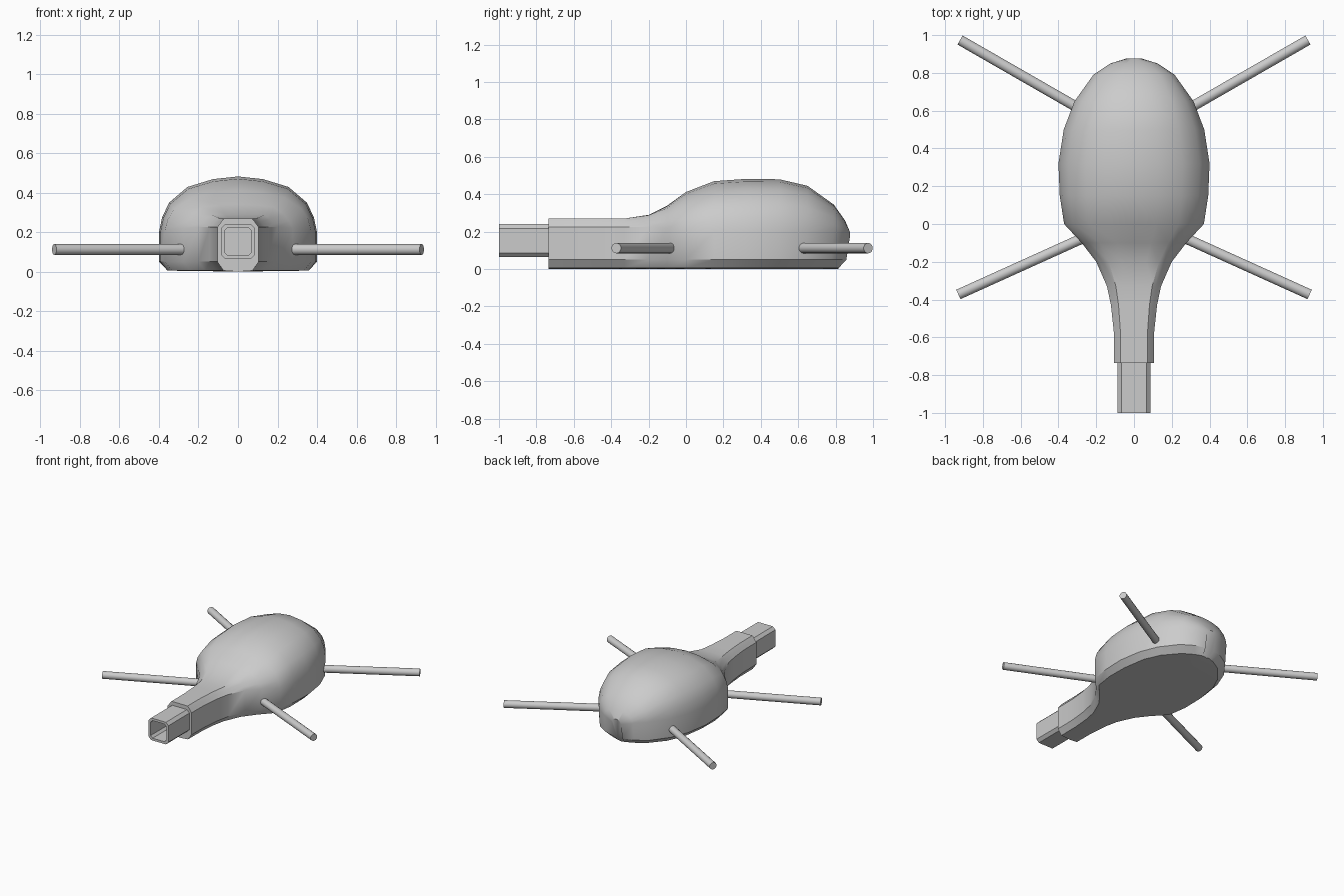
import bpy, bmesh, math
from mathutils import Vector

if "Cube" in bpy.data.objects:
    bpy.data.objects.remove(bpy.data.objects["Cube"])


def finish(bm, name, angle=35):
    bmesh.ops.recalc_face_normals(bm, faces=bm.faces)
    me = bpy.data.meshes.new(name)
    bm.to_mesh(me)
    bm.free()
    ob = bpy.data.objects.new(name, me)
    bpy.context.collection.objects.link(ob)
    bpy.ops.object.select_all(action='DESELECT')
    ob.select_set(True)
    bpy.context.view_layer.objects.active = ob
    bpy.ops.object.shade_smooth_by_angle(angle=math.radians(angle))
    return ob


def bridge(bm, a, b):
    n = len(a)
    for i in range(n):
        bm.faces.new((a[i], a[(i + 1) % n], b[(i + 1) % n], b[i]))


# Body: lofted sections running from the square neck into the dome
DOME = [(1, 0), (.96, .27), (.87, .53), (.64, .81), (.32, .95), (0, 1)]
NECK = [(1, 0), (.9, .3), (.8, .65), (.67, 1), (.33, 1), (0, 1)]
# y, half width, wall top, crown height, dome blend
SECTIONS = [(-.735, .105, .225, .27, 0), (-.57, .107, .225, .27, 0),
            (-.43, .122, .225, .27, 0), (-.33, .143, .225, .27, 0),
            (-.2, .2, .225, .29, .15), (-.1, .277, .22, .34, .6),
            (0, .37, .21, .412, 1), (.15, .393, .2, .47, 1),
            (.32, .4, .2, .482, 1), (.5, .372, .2, .48, 1),
            (.65, .315, .2, .445, 1), (.79, .215, .2, .345, 1),
            (.85, .125, .19, .26, 1), (.876, .04, .17, .2, 1)]


def section(y, w, wall, top, t):
    inset = .035 if y < .3 else .045
    yb = y if y < .5 else .5 + (y - .5) * .84
    ym = y if y < .5 else .5 + (y - .5) * .95
    half = [(max(w - inset, w * .7), yb, .005), (w, ym, .05)]
    for d, n in zip(DOME, NECK):
        fx, fz = (n[k] + (d[k] - n[k]) * t for k in (0, 1))
        half.append((w * fx, y, wall + (top - wall) * fz))
    mirrored = [(-x, yy, z) for x, yy, z in reversed(half[:-1])]
    return [(0, yb, 0)] + half + mirrored


bm = bmesh.new()
rings = [[bm.verts.new(p) for p in section(*s)] for s in SECTIONS]
for a, b in zip(rings, rings[1:]):
    bridge(bm, a, b)
bm.faces.new(rings[0])
bm.faces.new(rings[-1])
finish(bm, "body")

# Hollow square socket with chamfered corners
def octagon(y, w, h, c, zc=.152):
    q = [(w, -h + c), (w, h - c), (w - c, h), (-w + c, h),
         (-w, h - c), (-w, -h + c), (-w + c, -h), (w - c, -h)]
    return [(x, y, zc + z) for x, z in q]


bm = bmesh.new()
loops = [octagon(-.72, .087, .088, .022), octagon(-1, .087, .088, .022),
         octagon(-1, .069, .07, .017), octagon(-.735, .069, .07, .017)]
loops = [[bm.verts.new(p) for p in loop] for loop in loops]
for a, b in zip(loops, loops[1:]):
    bridge(bm, a, b)
bm.faces.new(loops[-1])
finish(bm, "neck_socket", 25)

# Four straight rods
def rod(name, start, end, r=.028):
    a, b = Vector((*start, .112)), Vector((*end, .112))
    d = b - a
    bm = bmesh.new()
    bmesh.ops.create_cone(bm, cap_ends=True, segments=14, radius1=r, radius2=r, depth=d.length)
    ob = finish(bm, name)
    ob.location = (a + b) / 2
    ob.rotation_euler = d.to_track_quat('Z', 'Y').to_euler()


for side, s in (("right", 1), ("left", -1)):
    rod(f"rear_rod_{side}", (s * .27, .6), (s * .921, .974))
    rod(f"front_rod_{side}", (s * .26, -.07), (s * .93, -.373))
